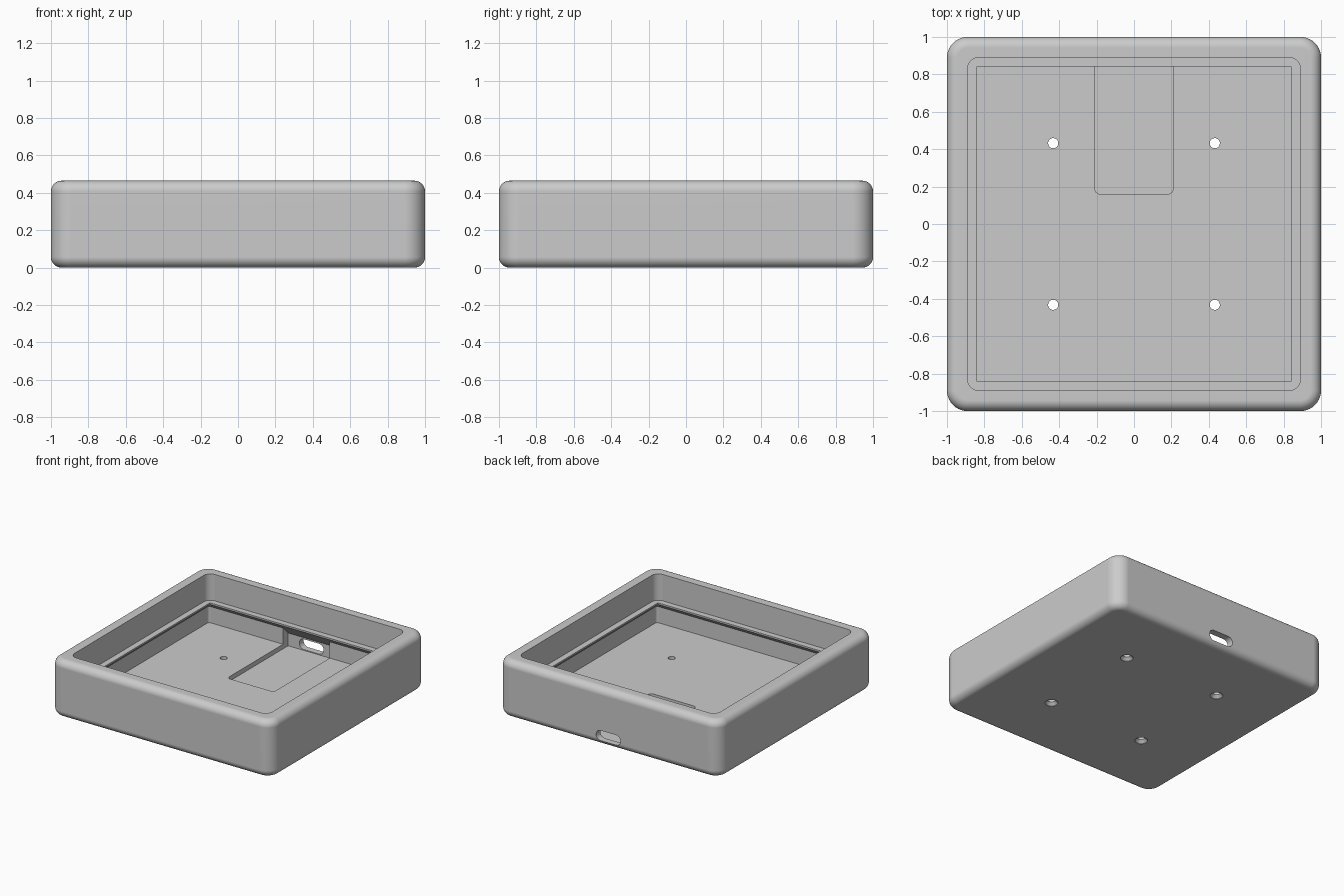
import bpy, bmesh, math

cube = bpy.data.objects.get("Cube")
if cube:
    bpy.data.objects.remove(cube, do_unlink=True)

grey = bpy.data.materials.new("plain grey")
grey.use_nodes = True
grey.diffuse_color = (0.6, 0.6, 0.6, 1)
grey.node_tree.nodes["Principled BSDF"].inputs["Base Color"].default_value = grey.diffuse_color

HEIGHT, CORNER, FILLET = 0.465, 0.11, 0.057
FLOOR = 0.067


def finish(name, bm, helper=False):
    bmesh.ops.recalc_face_normals(bm, faces=bm.faces)
    mesh = bpy.data.meshes.new(name)
    bm.to_mesh(mesh)
    bm.free()
    mesh.materials.append(grey)
    obj = bpy.data.objects.new(name, mesh)
    bpy.context.collection.objects.link(obj)
    obj.hide_render = helper
    return obj


def ring(bm, half, radius, z, steps=10):
    """Rounded square outline."""
    verts = []
    for quarter in range(4):
        mid = math.radians(45 + 90 * quarter)
        cx = math.copysign(half - radius, math.cos(mid))
        cy = math.copysign(half - radius, math.sin(mid))
        for i in range(steps + 1):
            a = math.radians(90) * (quarter + i / steps)
            verts.append(bm.verts.new((cx + radius * math.cos(a), cy + radius * math.sin(a), z)))
    return verts


def loft(bm, rings):
    for low, high in zip(rings, rings[1:]):
        for i in range(len(low)):
            j = (i + 1) % len(low)
            bm.faces.new((low[i], low[j], high[j], high[i]))
    bm.faces.new(rings[0][::-1])
    bm.faces.new(rings[-1])


def prism(bm, points, axis_offset):
    """Extrude a closed outline along a vector."""
    face = bm.faces.new([bm.verts.new(p) for p in points])
    moved = bmesh.ops.extrude_face_region(bm, geom=[face])["geom"]
    bmesh.ops.translate(bm, vec=axis_offset, verts=[v for v in moved if isinstance(v, bmesh.types.BMVert)])


# Tray: rounded outside, then down the inside past the lip to the floor
sections = []
for i in range(9):
    a = math.radians(90) * i / 8
    inset = FILLET * (1 - math.sin(a))
    sections.append((1 - inset, CORNER - inset, FILLET * (1 - math.cos(a))))
sections += [(h, r, HEIGHT - z) for h, r, z in reversed(sections)]
sections += [(0.89, 0.06, HEIGHT), (0.89, 0.06, 0.25),      # upper recess
             (0.842, 0.006, 0.25), (0.842, 0.006, 0.237),   # lip
             (0.88, 0.02, 0.199), (0.88, 0.02, FLOOR)]      # undercut and floor
bm = bmesh.new()
loft(bm, [ring(bm, *s) for s in sections])
tray = finish("tray_body", bm)

# Pocket reaching under the lip at the back, its roof in line with the undercut
bm = bmesh.new()
outline = [(0.16, 0.03), (0.945, 0.03), (0.945, 0.134), (0.8, 0.279), (0.16, 0.279)]
prism(bm, [(-0.21, y, z) for y, z in outline], (0.42, 0, 0))
front = [e for e in bm.edges if all(abs(v.co.y - 0.16) < 1e-4 for v in e.verts)
         and abs(e.verts[0].co.z - e.verts[1].co.z) > 0.1]
bmesh.ops.bevel(bm, geom=front, offset=0.03, segments=6, profile=0.5, affect='EDGES')
cutters = [finish("pocket_cutter", bm, True)]

# Cable slot through the back wall
bm = bmesh.new()
slot = []
for i in range(26):
    side = 1 if i < 13 else -1
    a = math.radians(-90 + 15 * (i if i < 13 else i - 1))
    slot.append((side * 0.068 + 0.042 * math.cos(a), 0.92, 0.079 + 0.042 * math.sin(a)))
prism(bm, slot, (0, 0.2, 0))
cutters.append(finish("slot_cutter", bm, True))

# Countersunk screw holes
for x in (-0.432, 0.432):
    for y in (-0.432, 0.432):
        bm = bmesh.new()
        rings = []
        for r, z in ((0.048, -0.02), (0.048, 0.003), (0.027, 0.025), (0.027, 0.15)):
            rings.append([bm.verts.new((x + r * math.cos(math.tau * i / 32),
                                        y + r * math.sin(math.tau * i / 32), z)) for i in range(32)])
        loft(bm, rings)
        cutters.append(finish("screw_hole_cutter", bm, True))

# Apply the cuts and shade
bpy.ops.object.select_all(action='DESELECT')
tray.select_set(True)
bpy.context.view_layer.objects.active = tray
for cutter in cutters:
    mod = tray.modifiers.new(cutter.name, 'BOOLEAN')
    mod.operation, mod.solver, mod.object = 'DIFFERENCE', 'EXACT', cutter
    bpy.ops.object.modifier_apply(modifier=mod.name)
for cutter in cutters:
    bpy.data.objects.remove(cutter, do_unlink=True)
bpy.ops.object.shade_smooth_by_angle(angle=math.radians(30))
flat = tray.modifiers.new("flat_sides", 'WEIGHTED_NORMAL')
flat.keep_sharp = True
